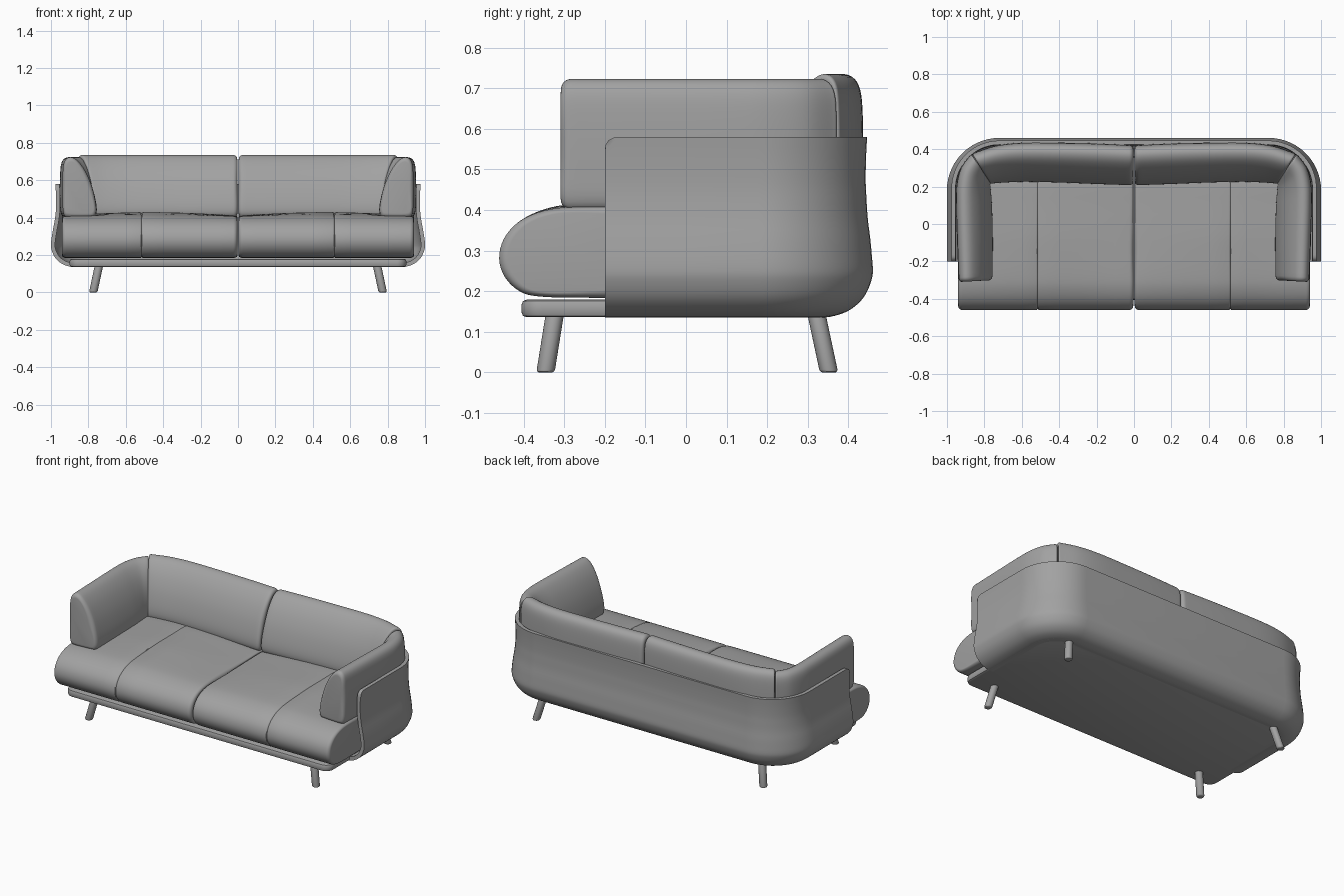
import bpy, bmesh, math
from mathutils import Vector

if "Cube" in bpy.data.objects:
    bpy.data.objects.remove(bpy.data.objects["Cube"])

# dark grey upholstery for every part
fabric = bpy.data.materials.new("dark_grey")
fabric.diffuse_color = (0.36, 0.36, 0.36, 1)
fabric.use_nodes = True
fabric.node_tree.nodes["Principled BSDF"].inputs["Base Color"].default_value = fabric.diffuse_color


def spline(pts, n=4, closed=False):
    """Catmull-Rom curve through the points."""
    P = [Vector(p) for p in pts]
    m = len(P)
    out = []
    for i in range(m if closed else m - 1):
        if closed:
            a, b, c, d = P[i - 1], P[i], P[(i + 1) % m], P[(i + 2) % m]
        else:
            a, b, c, d = P[max(i - 1, 0)], P[i], P[i + 1], P[min(i + 2, m - 1)]
        for k in range(n):
            t = k / n
            out.append(0.5 * (2 * b + (c - a) * t + (2 * a - 5 * b + 4 * c - d) * t * t
                              + (3 * b - a - 3 * c + d) * t ** 3))
    if not closed:
        out.append(P[-1])
    return out


def inset(ring, amount):
    c = sum(ring, Vector((0, 0, 0))) / len(ring)
    return [p + (c - p).normalized() * amount for p in ring]


def loft(name, rings, mirror=False, angle=40):
    """Skin a list of closed rings, cap both ends, optionally mirror in x."""
    bm = bmesh.new()
    R = [[bm.verts.new(p) for p in r] for r in rings]
    n = len(R[0])
    for a, b in zip(R, R[1:]):
        for i in range(n):
            j = (i + 1) % n
            bm.faces.new((a[i], a[j], b[j], b[i]))
    bm.faces.new(R[0])
    bm.faces.new(R[-1])
    bmesh.ops.recalc_face_normals(bm, faces=bm.faces)
    me = bpy.data.meshes.new(name)
    bm.to_mesh(me)
    bm.free()
    me.materials.append(fabric)
    ob = bpy.data.objects.new(name, me)
    bpy.context.collection.objects.link(ob)
    bpy.ops.object.select_all(action='DESELECT')
    ob.select_set(True)
    bpy.context.view_layer.objects.active = ob
    bpy.ops.object.shade_smooth_by_angle(angle=math.radians(angle))
    if mirror:
        md = ob.modifiers.new("mirror", 'MIRROR')
        md.use_axis[0] = True
        md.use_mirror_merge = False
    return ob


# quarter-round end steps: (distance along, inset), both in units of the radius
ROUND = [(1 - math.cos(a), 1 - math.sin(a)) for a in (math.radians(15 * k) for k in range(7))]

# shell: U-shaped wall, profile is (inward distance, height)
RAD, THICK = 0.28, 0.022
outer = spline([(0.14, 0.136), (0.105, 0.137), (0.06, 0.152), (0.024, 0.183), (0.004, 0.225),
                (0, 0.26), (0.008, 0.32), (0.02, 0.385), (0.027, 0.45), (0.027, 0.52),
                (0.024, 0.58)])
inner = []
for i, p in enumerate(outer):
    t = (outer[min(i + 1, len(outer) - 1)] - outer[max(i - 1, 0)]).normalized()
    q = p + Vector((t.y, -t.x)) * THICK
    q.y = min(q.y, 0.58)
    inner.append(q)
section = outer + inner[::-1]
stations = [(1 - RAD, y, 0, top) for y, top in
            [(-0.2, 0.545), (-0.198, 0.56), (-0.19, 0.572), (-0.178, 0.578), (-0.165, 0.58),
             (-0.02, 0.58)]]
stations += [(1 - RAD, 0.46 - RAD, math.radians(90 * k / 14), 0.58) for k in range(15)]
stations += [(0, 0.46 - RAD, math.pi / 2, 0.58)]
stations += [(-cx, cy, math.pi - a, top) for cx, cy, a, top in stations[-2::-1]]
rings = []
for cx, cy, a, top in stations:
    ring = []
    for d, z in section:
        if z > 0.28:
            d -= 0.010 * math.sin(a) * min(1, (z - 0.28) / 0.15)
        r = RAD - d
        ring.append(Vector((cx + r * math.cos(a), cy + r * math.sin(a), min(z, top))))
    rings.append(ring)
loft("shell", rings)

# base plate with rounded corners
outline = []
for cx, cy, r, a0 in [(0.85, -0.355, 0.05, -90), (0.72, 0.18, 0.18, 0),
                      (-0.72, 0.18, 0.18, 90), (-0.85, -0.355, 0.05, 180)]:
    for k in range(9):
        a = math.radians(a0 + 90 * k / 8)
        outline.append((cx, cy, r, math.cos(a), math.sin(a)))
rings = []
for z, s in [(0.136, 0.012), (0.1395, 0.0035), (0.148, 0), (0.167, 0), (0.1755, 0.0035), (0.179, 0.012)]:
    rings.append([Vector((cx + (r - s) * c, cy + (r - s) * n, z)) for cx, cy, r, c, n in outline])
loft("base_plate", rings)

# seat cushions: bullnose side profile (y, z) run along x, with a seam groove
seat = spline([(-0.46, 0.28), (-0.448, 0.33), (-0.41, 0.372), (-0.35, 0.398), (-0.27, 0.408),
               (-0.1, 0.41), (0.1, 0.41), (0.24, 0.408), (0.27, 0.38), (0.27, 0.21), (0.25, 0.19),
               (0, 0.184), (-0.25, 0.184), (-0.36, 0.187), (-0.41, 0.2), (-0.446, 0.235)], 4, True)
X0, X1, SEAM, r = 0.004, 0.94, 0.515, 0.022
steps = [(X0 + r * d, r * s) for d, s in ROUND]
steps += [(x, 0) for x in (0.1, 0.2, 0.3, 0.4)]
steps += [(SEAM - 0.009, 0), (SEAM - 0.003, 0.002), (SEAM, 0.007), (SEAM + 0.003, 0.002), (SEAM + 0.009, 0)]
steps += [(x, 0) for x in (0.6, 0.7, 0.8)]
steps += [(X1 - r * d, r * s) for d, s in ROUND[::-1]]
rings = []
for x, s in steps:
    crown = 0.018 * math.sin(math.pi * max(0, min(1, x / X1)))
    ring = []
    for y, z in seat:
        lift = crown * max(0, min(1, (z - 0.34) / 0.06)) * max(0, min(1, (y + 0.42) / 0.35))
        ring.append(Vector((x, y, z + lift)))
    rings.append(inset(ring, s))
loft("seat_cushion", rings, True)

# back and arm cushions: one section (share of depth, height) between outer and inner plan paths
pad = spline([(0.03, 0.42), (0, 0.5), (0, 0.62), (0.03, 0.685), (0.12, 0.715), (0.27, 0.722),
              (0.45, 0.703), (0.66, 0.652), (0.84, 0.58), (0.96, 0.5), (1, 0.44),
              (0.95, 0.408), (0.8, 0.4), (0.2, 0.4)], 4, True)


def cushion(name, path, radius, start, lift=0):
    plan = spline(path, 6)          # each point holds outer x, y and inner x, y

    def ring(p, s):
        o, i = Vector((p[0], p[1], 0)), Vector((p[2], p[3], 0))
        return inset([o.lerp(i, t) + Vector((0, 0, z + lift * max(0, (z - 0.4) / 0.32)))
                      for t, z in pad], s)

    r0, r1 = radius
    t = plan[-1] - plan[-2]
    end = Vector((t[0] + t[2], t[1] + t[3], 0)).normalized()
    first = [[v + Vector(start) * r0 * (d - 1) for v in ring(plan[0], r0 * s)] for d, s in ROUND]
    last = [[v + end * r1 * (1 - d) for v in ring(plan[-1], r1 * s)] for d, s in ROUND[::-1]]
    loft(name, first + [ring(p, 0) for p in plan[1:-1]] + last, True)


cushion("back_cushion",
        [(0.026, 0.422, 0.026, 0.208), (0.2, 0.43, 0.2, 0.214), (0.4, 0.434, 0.4, 0.222),
         (0.6, 0.434, 0.58, 0.226), (0.74, 0.418, 0.69, 0.222), (0.855, 0.38, 0.757, 0.217)],
        (0.022, 0.012), (1, 0, 0), 0.012)
cushion("arm_cushion",
        [(0.938, -0.285, 0.757, -0.275), (0.945, -0.1, 0.755, -0.1), (0.951, 0.1, 0.758, 0.06),
         (0.948, 0.21, 0.762, 0.14), (0.925, 0.3, 0.766, 0.185), (0.878, 0.365, 0.768, 0.212)],
        (0.025, 0.012), (0, 1, 0))


# splayed round legs
def leg(name, top, foot):
    rings = []
    for z, r in [(0, 0.016), (0.002, 0.020), (0.007, 0.0225), (0.15, 0.0225)]:
        c = Vector(foot).lerp(Vector(top), z / 0.15)
        rings.append([c + Vector((r * math.cos(math.tau * k / 24), r * math.sin(math.tau * k / 24), 0))
                      for k in range(24)])
    loft(name, rings, True)


leg("front_leg", (0.742, -0.322, 0.15), (0.774, -0.346, 0))
leg("back_leg", (0.742, 0.32, 0.15), (0.774, 0.352, 0))
